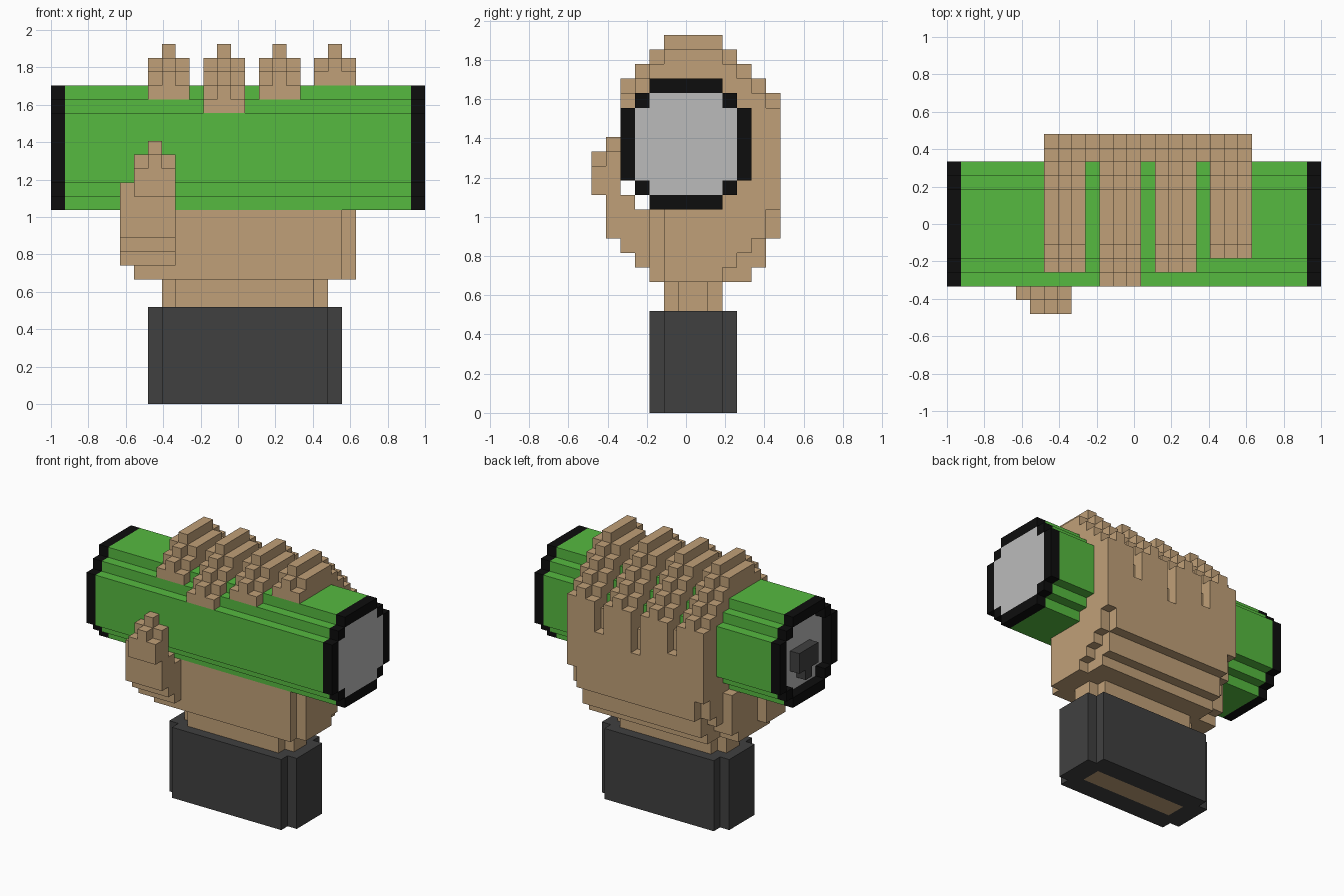
import bpy
import bmesh
from mathutils import Vector

if "Cube" in bpy.data.objects:
    bpy.data.objects.remove(bpy.data.objects["Cube"], do_unlink=True)

UNIT = 2 / 27                      # edge of one block
ORIGIN = Vector((13.5, 6.5, 0))    # grid point at the world origin
taken = set()                      # blocks already used by earlier parts


def material(name, rgb):
    m = bpy.data.materials.new(name)
    m.diffuse_color = (*rgb, 1)
    m.use_nodes = True
    bsdf = next(n for n in m.node_tree.nodes if n.type == 'BSDF_PRINCIPLED')
    bsdf.inputs["Base Color"].default_value = (*rgb, 1)
    return m


GREEN = material("green", (0.093, 0.491, 0.051))
SKIN = material("tan skin", (0.527, 0.352, 0.188))
GREY = material("light grey", (0.497, 0.497, 0.497))
DARK = material("dark grey", (0.051, 0.051, 0.051))
BLACK = material("black", (0.004, 0.004, 0.004))


def box(x0, x1, y0, y1, z0, z1):
    return {(x, y, z) for x in range(x0, x1) for y in range(y0, y1) for z in range(z0, z1)}


def build(name, cells, mat):
    """Skin a set of blocks with flat faces, skipping blocks already taken."""
    cells = cells - taken
    taken.update(cells)
    bm = bmesh.new()
    verts = {}

    def vert(p):
        if p not in verts:
            verts[p] = bm.verts.new((Vector(p) - ORIGIN) * UNIT)
        return verts[p]

    for c in sorted(cells):
        for axis in range(3):
            for side in (0, 1):
                n = list(c)
                n[axis] += 2 * side - 1
                if tuple(n) in cells:
                    continue
                u, v = (axis + 1) % 3, (axis + 2) % 3
                ring = []
                for du, dv in ((0, 0), (1, 0), (1, 1), (0, 1)):
                    p = list(c)
                    p[axis] += side
                    p[u] += du
                    p[v] += dv
                    ring.append(vert(tuple(p)))
                bm.faces.new(ring if side else ring[::-1])
    bmesh.ops.dissolve_limit(bm, angle_limit=0.01, verts=bm.verts[:], edges=bm.edges[:])
    mesh = bpy.data.meshes.new(name)
    bm.to_mesh(mesh)
    bm.free()
    mesh.materials.append(mat)
    obj = bpy.data.objects.new(name, mesh)
    bpy.context.scene.collection.objects.link(obj)


def outer(x0, x1):
    """Stepped round section of the tube."""
    return box(x0, x1, 4, 9, 14, 23) | box(x0, x1, 3, 10, 15, 22) | box(x0, x1, 2, 11, 16, 21)


def inner(x0, x1):
    return box(x0, x1, 4, 9, 15, 22) | box(x0, x1, 3, 10, 16, 21)


# Tube with end rings, a flush disc on one end and a recessed one with a switch
build("end_disc", inner(26, 27), GREY)
build("recessed_disc", inner(1, 2), GREY)
build("switch", box(0, 1, 5, 8, 17, 19) | box(0, 1, 6, 7, 16, 17), DARK)
for name, x in (("right_ring", 0), ("left_ring", 26)):
    build(name, outer(x, x + 1) - inner(x, x + 1), BLACK)
build("tube", outer(1, 26), GREEN)

# Wrist, running down through the cuff
build("wrist", box(8, 20, 6, 8, 7, 9) | box(9, 19, 5, 9, 7, 9) | box(9, 19, 6, 8, 0, 7), SKIN)
build("cuff", box(7, 21, 5, 9, 0, 7) | box(8, 20, 4, 10, 0, 7), DARK)

# Fingers: height per row from front to back, middle ridge one block higher
heights = {2: 23, 3: 24, 4: 25, 5: 26, 6: 26, 7: 26, 8: 26, 9: 25, 10: 24, 11: 23, 12: 22}
for name, x0, tip in (("index_finger", 7, 3), ("middle_finger", 11, 2),
                      ("ring_finger", 15, 3), ("little_finger", 19, 4)):
    cells = set()
    for y, top in heights.items():
        if y >= tip:
            low = 21 if y < 9 else 17
            cells |= box(x0, x0 + 3, y, y + 1, low, top - 1)
            cells |= box(x0 + 1, x0 + 2, y, y + 1, low, top)
    build(name, cells, SKIN)

# Palm: underside steps up toward the back, more steeply along its sides
palm = set()
for y in range(4, 13):
    middle = {11: 10, 12: 12}.get(y, 9)
    edge = {9: 10, 10: 11, 11: 12, 12: 14}.get(y, 9)
    top = 14 if y < 9 else 17
    palm |= box(8, 21, y, y + 1, middle, top)
    palm |= box(7, 8, y, y + 1, edge, top)
    if y > 4:
        palm |= box(21, 22, y, y + 1, edge, top)
    if y < 10:
        palm |= box(6, 7, y, y + 1, edge, 14)
# Webbing between the fingers
for x, z in ((10, 18), (14, 17), (18, 18)):
    palm |= box(x, x + 1, 12, 13, 17, z) | box(x, x + 1, 11, 12, 17, z + 2)
build("palm", palm, SKIN)

# Thumb rising in front of the tube
thumb = box(5, 9, 3, 6, 10, 14) | box(5, 9, 2, 3, 11, 15) | box(5, 9, 1, 2, 12, 16)
thumb |= box(6, 9, 1, 2, 16, 18) | box(7, 8, 1, 2, 18, 19)
thumb |= box(6, 9, 0, 1, 15, 17) | box(7, 8, 0, 1, 17, 18)
build("thumb", thumb, SKIN)
